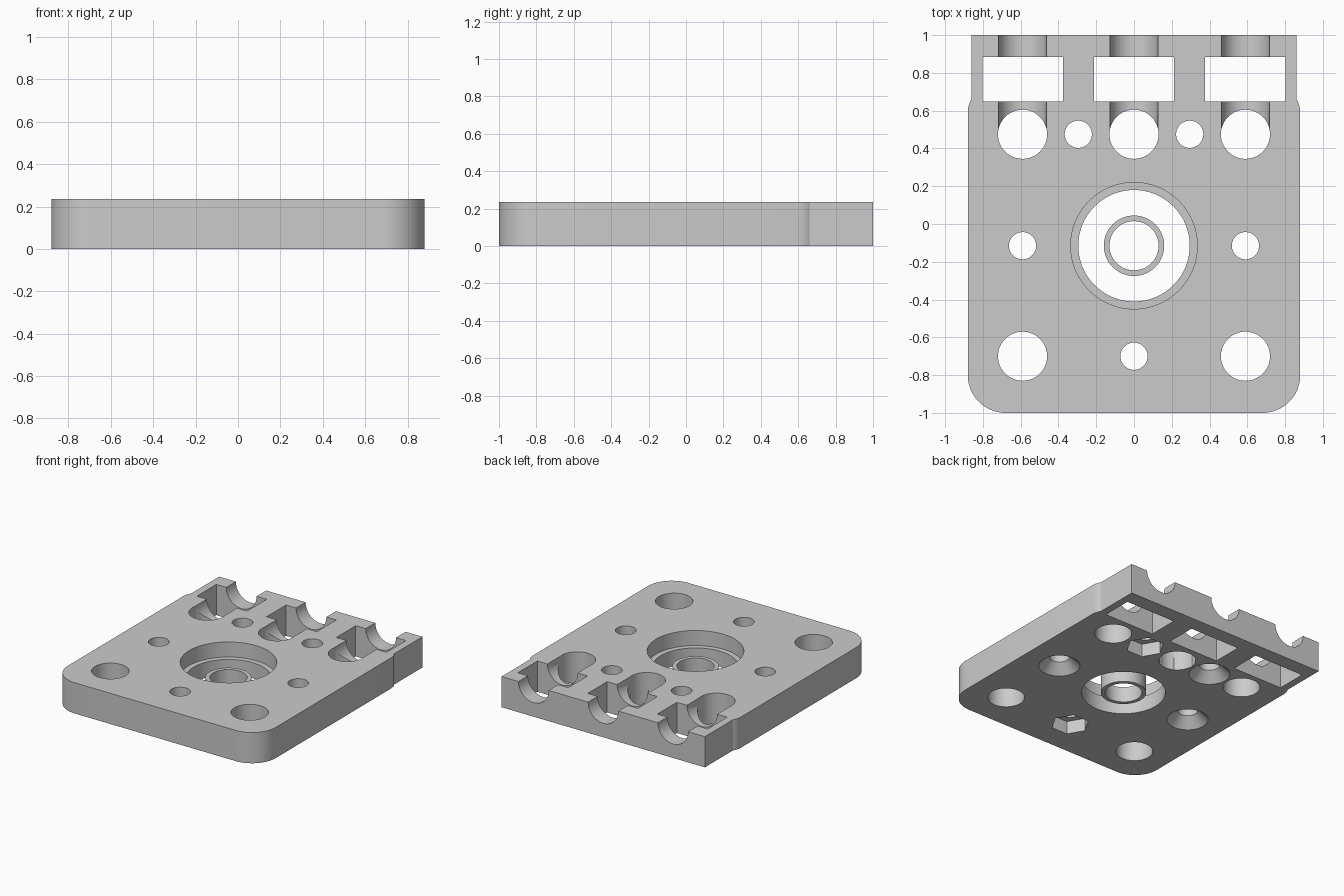
import bpy, bmesh, math
from mathutils import Matrix

cube = bpy.data.objects.get("Cube")
if cube:
    bpy.data.objects.remove(cube)

HEIGHT = 0.235
HOLE_Y = 0.475      # row of holes behind the grooves
HUB_Y = -0.115      # centre of the round recess
FRONT_Y = -0.70     # front row of holes
SIDE_X = 0.59

grey = bpy.data.materials.new("plain grey")
grey.use_nodes = True
grey.diffuse_color = (0.6, 0.6, 0.6, 1)
grey.node_tree.nodes["Principled BSDF"].inputs["Base Color"].default_value = grey.diffuse_color


def make_object(name, bm):
    bmesh.ops.recalc_face_normals(bm, faces=bm.faces)
    mesh = bpy.data.meshes.new(name)
    bm.to_mesh(mesh)
    bm.free()
    mesh.materials.append(grey)
    obj = bpy.data.objects.new(name, mesh)
    bpy.context.collection.objects.link(obj)
    return obj


def cone(x, y, z0, z1, r0, r1=None, sides=64):
    """Upright cylinder, cone or prism between two heights."""
    bm = bmesh.new()
    bmesh.ops.create_cone(bm, cap_ends=True, segments=sides, radius1=r0,
                          radius2=r0 if r1 is None else r1, depth=z1 - z0,
                          matrix=Matrix.Translation((x, y, (z0 + z1) / 2)))
    if sides == 6:      # turn the flats towards front and back
        bmesh.ops.rotate(bm, verts=bm.verts, cent=(x, y, 0),
                         matrix=Matrix.Rotation(math.radians(30), 3, "Z"))
    return make_object("cutter", bm)


def box(x, y, sx, sy):
    bm = bmesh.new()
    bmesh.ops.create_cube(bm, size=1, matrix=Matrix.Translation((x, y, HEIGHT / 2))
                          @ Matrix.Diagonal((sx, sy, 1, 1)))
    return make_object("cutter", bm)


def groove(x, y0, y1, radius):
    """Cylinder lying front to back on the top face."""
    bm = bmesh.new()
    bmesh.ops.create_cone(bm, cap_ends=True, segments=64, radius1=radius, radius2=radius,
                          depth=y1 - y0, matrix=Matrix.Translation((x, (y0 + y1) / 2, HEIGHT))
                          @ Matrix.Rotation(math.pi / 2, 4, "X"))
    return make_object("cutter", bm)


def cut(obj, cutter):
    """Subtract the cutter for good and remove it."""
    mod = obj.modifiers.new("cut", "BOOLEAN")
    mod.operation = "DIFFERENCE"
    mod.solver = "EXACT"
    mod.object = cutter
    bpy.context.view_layer.update()
    graph = bpy.context.evaluated_depsgraph_get()
    mesh = bpy.data.meshes.new_from_object(obj.evaluated_get(graph))
    obj.modifiers.clear()
    obj.data = mesh
    bpy.data.objects.remove(cutter)


# Plate: rounded front corners, slightly narrower at the back
half = [(0.68 + 0.2 * math.sin(a), -0.8 - 0.2 * math.cos(a))
        for a in (math.pi / 2 * i / 16 for i in range(17))]
half += [(0.88, 0.60), (0.876, 0.625), (0.867, 0.65), (0.86, 0.66), (0.86, 1.0)]
outline = half + [(-x, y) for x, y in reversed(half)]
bm = bmesh.new()
base = bm.faces.new([bm.verts.new((x, y, 0)) for x, y in outline])
top = bmesh.ops.extrude_face_region(bm, geom=[base])["geom"]
bmesh.ops.translate(bm, vec=(0, 0, HEIGHT),
                    verts=[v for v in top if isinstance(v, bmesh.types.BMVert)])
plate = make_object("plate", bm)

# Stepped round recess
cut(plate, cone(0, HUB_Y, 0.12, 0.4, 0.335))
cut(plate, cone(0, HUB_Y, -0.1, 0.3, 0.295))

# Large through holes
for x, y in [(-SIDE_X, FRONT_Y), (SIDE_X, FRONT_Y),
             (-SIDE_X, HOLE_Y), (0, HOLE_Y), (SIDE_X, HOLE_Y)]:
    cut(plate, cone(x, y, -0.1, 0.4, 0.13))

# Grooves and square windows along the back
for x in (-SIDE_X, 0, SIDE_X):
    cut(plate, groove(x, HOLE_Y, 1.2, 0.128))
    cut(plate, box(x, 0.767, 0.426, 0.235))

# Screw holes with countersinks underneath
for x, y in [(-SIDE_X, HUB_Y), (SIDE_X, HUB_Y), (-0.295, HOLE_Y)]:
    cut(plate, cone(x, y, -0.1, 0.4, 0.072))
    cut(plate, cone(x, y, -0.02, 0.075, 0.165, 0.07))

# Screw holes with hexagonal nut pockets underneath
for x, y in [(0.295, HOLE_Y), (0, FRONT_Y)]:
    cut(plate, cone(x, y, -0.1, 0.4, 0.072))
    cut(plate, cone(x, y, -0.1, 0.1, 0.135, sides=6))
cut(plate, cone(0, HOLE_Y, -0.1, 0.1, 0.135, sides=6))

# Loose ring in the middle of the recess
ring = cone(0, HUB_Y, 0, 0.12, 0.16)
ring.name = "centre_ring"
cut(ring, cone(0, HUB_Y, -0.1, 0.3, 0.13))

# Smooth round walls, sharp edges
for obj in (plate, ring):
    bpy.ops.object.select_all(action="DESELECT")
    obj.select_set(True)
    bpy.context.view_layer.objects.active = obj
    bpy.ops.object.shade_smooth_by_angle(angle=math.radians(30))
